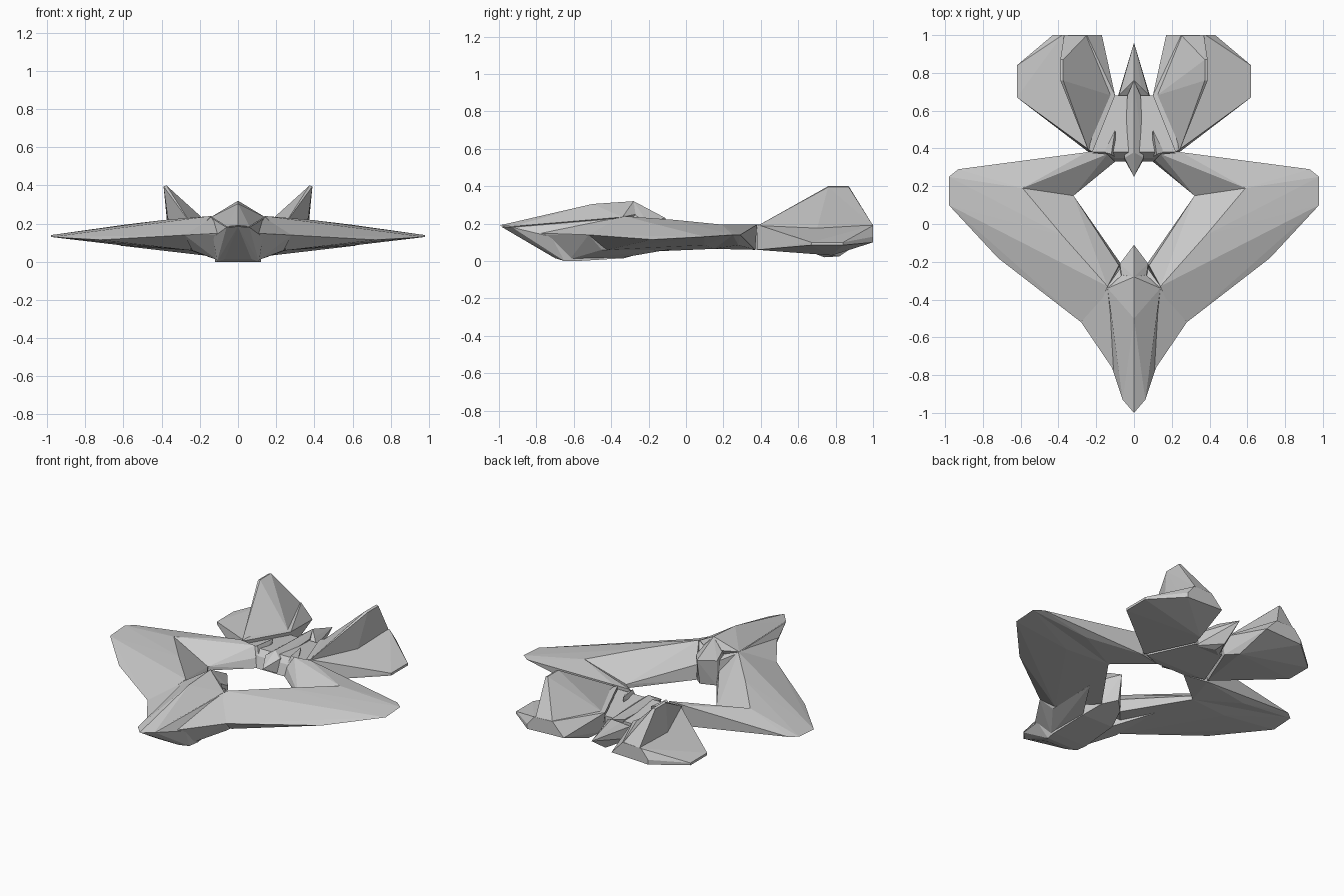
import bpy, bmesh


def hull(name, pts, mirror=False):
    """Faceted solid around pts; centre parts get both sides, mirrored parts get a twin."""
    if not mirror:
        pts = pts + [(-x, y, z) for x, y, z in pts if x > 0]
    bm = bmesh.new()
    for p in pts:
        bm.verts.new(p)
    res = bmesh.ops.convex_hull(bm, input=bm.verts[:])
    loose = {v for v in res["geom_interior"] + res["geom_unused"]
             if isinstance(v, bmesh.types.BMVert) and not v.link_faces}
    bmesh.ops.delete(bm, geom=list(loose), context='VERTS')
    bmesh.ops.dissolve_limit(bm, angle_limit=0.01, verts=bm.verts[:], edges=bm.edges[:])
    bmesh.ops.recalc_face_normals(bm, faces=bm.faces[:])
    me = bpy.data.meshes.new(name)
    bm.to_mesh(me)
    bm.free()
    ob = bpy.data.objects.new(name, me)
    bpy.context.collection.objects.link(ob)
    if mirror:
        ob.modifiers.new("Mirror", 'MIRROR').use_axis[0] = True
    return ob


# Front fuselage: belly with a sloping chin
hull("front_belly", [
    (0, -0.99, 0.185), (0.06, -0.93, 0.18), (0.07, -0.70, 0.015),
    (0.11, -0.65, 0.0), (0.12, -0.58, 0.0), (0.11, -0.33, 0.015),
    (0.13, -0.72, 0.13), (0.14, -0.33, 0.23), (0.07, -0.21, 0.05),
    (0.07, -0.23, 0.2)])

# Canopy ridge running from the nose tip to its highest point
hull("canopy", [
    (0, -1.0, 0.19), (0.06, -0.93, 0.185), (0, -0.5, 0.305), (0, -0.28, 0.32),
    (0.14, -0.34, 0.235), (0.065, -0.27, 0.25), (0, -0.27, 0.18)])

# Pointed tail of the canopy reaching into the ring opening
hull("canopy_tail", [
    (0, -0.28, 0.32), (0.065, -0.28, 0.25), (0.075, -0.21, 0.21),
    (0.07, -0.21, 0.05), (0, -0.11, 0.23), (0, -0.14, 0.07), (0.08, -0.3, 0.04)])

# Shoulders blending the nose into the wings
hull("shoulder", [
    (0.09, -0.80, 0.15), (0.12, -0.75, 0.14), (0.23, -0.55, 0.145),
    (0.28, -0.52, 0.14), (0.24, -0.45, 0.06), (0.14, -0.34, 0.235),
    (0.11, -0.62, 0.01), (0.11, -0.33, 0.02), (0.25, -0.1, 0.06)], True)

# Front arm of the wing ring, with its swept outer panel
hull("wing_front_arm", [
    (0.23, -0.55, 0.145), (0.28, -0.52, 0.14), (0.72, -0.18, 0.115),
    (0.98, 0.10, 0.13), (0.98, 0.25, 0.14), (0.93, 0.29, 0.14),
    (0.59, 0.19, 0.195), (0.38, -0.06, 0.22), (0.14, -0.33, 0.24),
    (0.07, -0.21, 0.05), (0.08, -0.22, 0.14), (0.32, 0.15, 0.065),
    (0.32, 0.15, 0.09), (0.25, -0.42, 0.06), (0.6, 0.1, 0.085)], True)

# Rear arm of the wing ring
hull("wing_rear_arm", [
    (0.98, 0.25, 0.14), (0.93, 0.29, 0.14), (0.59, 0.19, 0.195),
    (0.32, 0.15, 0.065), (0.32, 0.15, 0.09), (0.10, 0.33, 0.07),
    (0.11, 0.34, 0.13), (0.14, 0.37, 0.19), (0.25, 0.38, 0.195),
    (0.25, 0.37, 0.06), (0.6, 0.28, 0.085)], True)

# Rear fuselage joining the arms and the tail
hull("rear_fuselage", [
    (0.10, 0.33, 0.07), (0.10, 0.35, 0.14), (0.22, 0.38, 0.06),
    (0.22, 0.38, 0.175), (0.10, 0.68, 0.05), (0.10, 0.68, 0.15)])

# Central spine rib, diamond shaped at the front
hull("spine_rib", [
    (0, 0.25, 0.12), (0.05, 0.34, 0.07), (0.05, 0.35, 0.16),
    (0, 0.38, 0.195), (0.035, 0.68, 0.16), (0, 0.76, 0.185), (0, 0.74, 0.06)])

# Tail spike with a shallow keel
hull("tail_spike", [
    (0.09, 0.66, 0.05), (0.08, 0.68, 0.13), (0.04, 0.72, 0.16), (0, 0.74, 0.02),
    (0, 0.82, 0.025), (0, 0.96, 0.12), (0, 0.76, 0.185)])

# Small tapering blades beside the spine
hull("spine_blade", [
    (0.10, 0.50, 0.195), (0.10, 0.48, 0.12), (0.09, 0.345, 0.11),
    (0.12, 0.37, 0.195), (0.16, 0.35, 0.12), (0.16, 0.38, 0.17)], True)

# Broad tail planes
hull("tail_plane", [
    (0.22, 0.38, 0.195), (0.24, 0.38, 0.06), (0.10, 0.68, 0.17),
    (0.11, 0.69, 0.05), (0.15, 0.78, 0.03), (0.17, 1.0, 0.11),
    (0.25, 1.0, 0.195), (0.38, 1.0, 0.19), (0.43, 1.0, 0.13),
    (0.43, 1.0, 0.10), (0.62, 0.67, 0.085), (0.62, 0.84, 0.085),
    (0.62, 0.67, 0.10), (0.62, 0.84, 0.10)], True)

# Upright fins leaning outward from the tail planes
hull("tail_fin", [
    (0.24, 0.385, 0.19), (0.12, 0.68, 0.17), (0.25, 1.0, 0.19),
    (0.37, 1.0, 0.19), (0.36, 0.70, 0.17), (0.365, 0.87, 0.17),
    (0.375, 0.76, 0.40), (0.375, 0.87, 0.40), (0.39, 0.76, 0.395),
    (0.39, 0.87, 0.395)], True)
